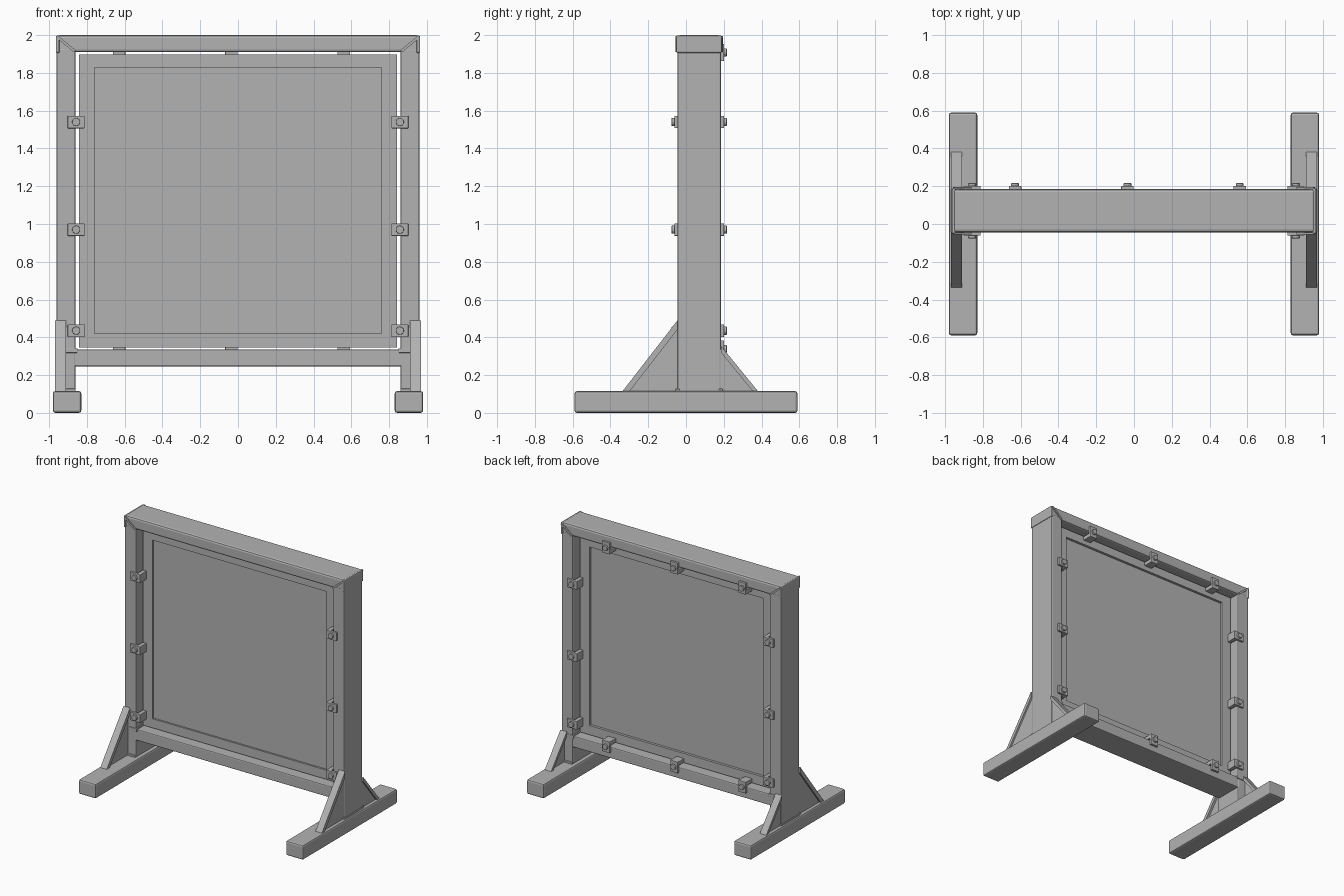
import bpy, bmesh, math
from mathutils import Vector

if "Cube" in bpy.data.objects:
    bpy.data.objects.remove(bpy.data.objects["Cube"])

steel = bpy.data.materials.new("grey steel")
steel.diffuse_color = (0.45, 0.45, 0.45, 1)
steel.use_nodes = True
steel.node_tree.nodes["Principled BSDF"].inputs["Base Color"].default_value = steel.diffuse_color


def finish(name, bm, bevel=0.0):
    bmesh.ops.recalc_face_normals(bm, faces=bm.faces)
    mesh = bpy.data.meshes.new(name)
    bm.to_mesh(mesh)
    bm.free()
    mesh.materials.append(steel)
    ob = bpy.data.objects.new(name, mesh)
    bpy.context.collection.objects.link(ob)
    if bevel:
        mod = ob.modifiers.new("rounded edges", 'BEVEL')
        mod.width = bevel
        mod.segments = 2
    return ob


def add_box(bm, x, y, z):
    vs = bmesh.ops.create_cube(bm, size=1)["verts"]
    for v in vs:
        v.co = [(a + b) / 2 + c * (b - a) for (a, b), c in zip((x, y, z), v.co)]


def box(name, x, y, z, bevel=0.008):
    bm = bmesh.new()
    add_box(bm, x, y, z)
    return finish(name, bm, bevel)


def add_prism(bm, pts, x0, x1):
    # (y, z) outline extruded along x
    f = bm.faces.new([bm.verts.new((x0, y, z)) for y, z in pts])
    r = bmesh.ops.extrude_face_region(bm, geom=[f])
    for v in r["geom"]:
        if isinstance(v, bmesh.types.BMVert):
            v.co.x = x1


def span(s, a, b):
    return tuple(sorted((s * a, s * b)))


F, B = -0.045, 0.185      # front and back of the beams

# Main frame
box("top_beam", (-0.96, 0.96), (F, B), (1.91, 2.0), 0.015)
box("bottom_rail", (-0.87, 0.87), (F + 0.003, B - 0.003), (0.245, 0.335))

for s, side in ((-1, "left"), (1, "right")):
    box(side + "_post", span(s, 0.86, 0.96), (F, B), (0.1, 1.93))
    box(side + "_foot", span(s, 0.83, 0.98), (-0.59, 0.59), (0.0, 0.115), 0.012)
    box(side + "_end_cap", span(s, 0.945, 0.965), (F - 0.008, B + 0.005), (1.905, 1.998), 0.008)
    box(side + "_rail_collar", span(s, 0.85, 0.925), (F - 0.006, B + 0.004), (0.318, 0.342), 0.003)

    # Mitre welds in the upper corners
    bm = bmesh.new()
    for y in (F, B):
        a, b = Vector((s * 0.955, y, 1.99)), Vector((s * 0.865, y, 1.915))
        d = (b - a).normalized()
        n = Vector((-d.z, 0, d.x)) * 0.007
        ring = [bm.verts.new(p + Vector((0, o, 0)))
                for o in (-0.01, 0.01) for p in (a + n, b + n, b - n, a - n)]
        bm.faces.new(ring[:4])
        bm.faces.new(ring[4:])
        for i in range(4):
            j = (i + 1) % 4
            bm.faces.new((ring[i], ring[j], ring[j + 4], ring[i + 4]))
    finish(side + "_mitre_weld", bm)

    # Gussets: thin web with a wider sloping flange
    for label, y0, h, y1 in (("front", F, 0.49, -0.34), ("back", B, 0.355, 0.385)):
        bm = bmesh.new()
        t = 0.03 if label == "front" else 0.022
        d = math.copysign(1, y1 - y0)
        slope = (h - 0.11) / abs(y1 - y0)
        drop = t * math.hypot(1, slope)
        inset = drop / slope
        add_prism(bm, [(y0 - d * 0.01, 0.11), (y1 - d * 0.01, 0.11), (y0 - d * 0.01, h - 0.01)],
                  s * 0.93, s * 0.955)
        add_prism(bm, [(y0, h), (y1, 0.11), (y1 - d * inset, 0.11), (y0, h - drop)],
                  s * 0.912, s * 0.968)
        finish(side + "_" + label + "_gusset", bm)

    # Weld beads around the post foot
    bm = bmesh.new()
    for y in (F, B):
        add_box(bm, span(s, 0.86, 0.966), (y - 0.01, y + 0.01), (0.11, 0.128))
    add_box(bm, span(s, 0.95, 0.968), (F, B), (0.11, 0.122))
    finish(side + "_foot_weld", bm, 0.004)

# Panel border as four bars, with the sheet set into it
PF, PB = 0.02, 0.12
bm = bmesh.new()
for s in (-1, 1):
    add_box(bm, span(s, 0.76, 0.843), (PF, PB), (0.347, 1.898))
add_box(bm, (-0.76, 0.76), (PF, PB), (0.347, 0.42))
add_box(bm, (-0.76, 0.76), (PF, PB), (1.83, 1.898))
finish("panel_border", bm)
box("panel_sheet", (-0.765, 0.765), (PF + 0.014, PB - 0.02), (0.415, 1.835), 0)


def clip(name, x, z, inward, d):
    # strap on the beam, block down to the panel, bolt on top; d = -1 front, 1 back
    face, panel = (F, PF) if d < 0 else (B, PB)
    ix, iz = inward
    bm = bmesh.new()
    hx, hz = (0.045, 0.033) if ix else (0.033, 0.045)
    add_box(bm, (x - hx, x + hx), span(1, face - d * 0.004, face + d * 0.016), (z - hz, z + hz))
    cx, cz = x + ix * 0.028, z + iz * 0.028
    bx, bz = (0.016, 0.033) if ix else (0.033, 0.016)
    add_box(bm, (cx - bx, cx + bx), span(1, panel, face), (cz - bz, cz + bz))
    r = bmesh.ops.create_cone(bm, cap_ends=True, segments=10, radius1=0.022,
                              radius2=0.022, depth=0.016)
    for v in r["verts"]:
        v.co = (x + v.co.x, face + d * 0.023 + v.co.z, z + v.co.y)
    finish(name, bm, 0.003)


for s, side in ((-1, "left"), (1, "right")):
    for z in (1.54, 0.97, 0.435):
        for d, label in ((-1, "front"), (1, "back")):
            clip(f"{side}_{label}_clip", s * 0.857, z, (-s, 0), d)
for x in (-0.63, -0.035, 0.56):
    clip("top_back_clip", x, 1.908, (0, -1), 1)
    clip("bottom_back_clip", x, 0.338, (0, 1), 1)
